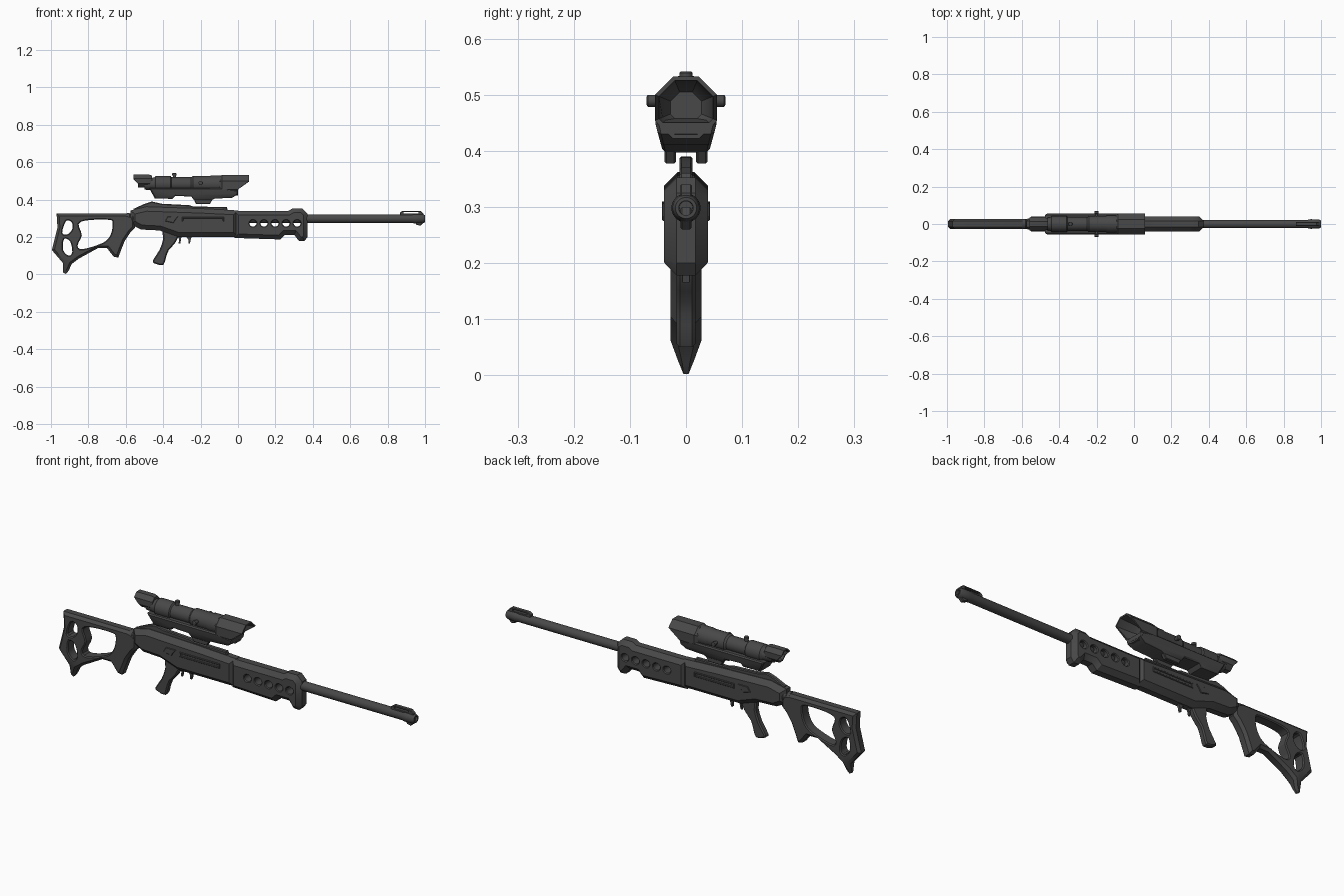
import bpy, bmesh, math
from mathutils import Vector
from mathutils.geometry import tessellate_polygon

if "Cube" in bpy.data.objects:
    bpy.data.objects.remove(bpy.data.objects["Cube"])

mat = bpy.data.materials.new("dark_grey")
mat.diffuse_color = (0.065, 0.065, 0.065, 1)
mat.use_nodes = True
mat.node_tree.nodes["Principled BSDF"].inputs["Base Color"].default_value = mat.diffuse_color


def finish(name, bm, angle=32):
    bmesh.ops.remove_doubles(bm, verts=bm.verts, dist=1e-5)
    bmesh.ops.recalc_face_normals(bm, faces=bm.faces)
    me = bpy.data.meshes.new(name)
    bm.to_mesh(me)
    bm.free()
    ob = bpy.data.objects.new(name, me)
    bpy.context.collection.objects.link(ob)
    me.materials.append(mat)
    bpy.ops.object.select_all(action='DESELECT')
    ob.select_set(True)
    bpy.context.view_layer.objects.active = ob
    bpy.ops.object.shade_smooth_by_angle(angle=math.radians(angle))
    return ob


def area(p):
    return sum(a[0] * b[1] - b[0] * a[1] for a, b in zip(p, p[1:] + p[:1])) / 2


def smooth(p, n=3):
    """Closed Catmull-Rom curve through the points."""
    out, k = [], len(p)
    for i in range(k):
        a, b, c, d = (Vector(p[(i + j - 1) % k]) for j in range(4))
        for s in range(n):
            t = s / n
            v = 0.5 * (2 * b + (c - a) * t + (2 * a - 5 * b + 4 * c - d) * t * t
                       + (3 * b - a - 3 * c + d) * t ** 3)
            out.append((v.x, v.y))
    return out


def inset(p, d):
    """Move each corner to the left of travel by d."""
    out = []
    for i, q in enumerate(p):
        q = Vector(q)
        e0 = (q - Vector(p[i - 1])).normalized()
        e1 = (Vector(p[(i + 1) % len(p)]) - q).normalized()
        n0, n1 = Vector((-e0.y, e0.x)), Vector((-e1.y, e1.x))
        m = (n0 + n1) / max(0.6, 1 + n0.dot(n1))
        out.append(tuple(q + m * d))
    return out


def slab(name, outline, half, bevel=0.004, holes=(), hole_bevel=0.004, y0=0, taper=None):
    """Side profile (x, z) extruded along y with chamfered rims and through holes."""
    loops = []
    for i, p in enumerate([outline, *holes]):
        p = list(p)
        if (area(p) > 0) != (i == 0):
            p.reverse()
        loops.append((p, hole_bevel if i else bevel))
    bm = bmesh.new()
    caps = {0: [], 3: []}
    flat = []
    for p, b in loops:
        inner = inset(p, b)
        flat.append([Vector((x, z, 0)) for x, z in inner])
        rings = []
        for k, (pts, y) in enumerate(((inner, -half), (p, b - half), (p, half - b), (inner, half))):
            r = [bm.verts.new((x, y0 + y, z)) for x, z in pts]
            rings.append(r)
            if k in caps:
                caps[k] += r
        for r, s in zip(rings, rings[1:]):
            for i in range(len(p)):
                bm.faces.new((r[i - 1], r[i], s[i], s[i - 1]))
    for tri in tessellate_polygon(flat):
        for c in caps.values():
            bm.faces.new([c[i] for i in tri])
    if taper:
        for v in bm.verts:
            v.co.y *= taper(v.co)
    return finish(name, bm)


def lathe(name, stations, zc, n=20, cut=None, axis='x', at=(0, 0)):
    """Revolve (position, radius) stations about an x axis (or z / y axis at a point)."""
    bm = bmesh.new()
    rings = []
    for s, r in stations:
        ring = []
        for i in range(n):
            a = 2 * math.pi * (i + 0.5) / n
            u, w = r * math.cos(a), r * math.sin(a)
            co = {'x': (s, u, zc + w), 'y': (at[0] + u, s, zc + w), 'z': (at[0] + u, at[1] + w, s)}[axis]
            if cut:
                co = cut(*co)
            ring.append(bm.verts.new(co))
        rings.append(ring)
    for a, b in zip(rings, rings[1:]):
        for i in range(n):
            bm.faces.new((a[i - 1], a[i], b[i], b[i - 1]))
    bm.faces.new(rings[0])
    bm.faces.new(rings[-1])
    return finish(name, bm)


def ellipse(cx, cz, rx, rz, n=16):
    return [(cx + rx * math.cos(2 * math.pi * i / n), cz + rz * math.sin(2 * math.pi * i / n)) for i in range(n)]


def rect(x0, x1, z0, z1):
    return [(x0, z0), (x1, z0), (x1, z1), (x0, z1)]


# Skeleton stock with three openings, thinning toward the toe
stock = [(-.97, .325), (-.965, .25), (-.995, .13), (-.98, .112), (-.935, .06), (-.935, .01),
         (-.92, .002), (-.905, .02), (-.89, .055), (-.85, .085), (-.75, .14), (-.70, .14),
         (-.665, .095), (-.64, .09), (-.625, .13), (-.605, .18), (-.575, .225), (-.55, .25),
         (-.55, .31), (-.60, .325)]
big = [(-.852, .27), (-.80, .29), (-.69, .292), (-.67, .275), (-.68, .215), (-.72, .17),
       (-.83, .135), (-.858, .155), (-.835, .21)]
upper = [(-.92, .285), (-.89, .28), (-.885, .245), (-.91, .215), (-.94, .222)]
lower = [(-.93, .19), (-.897, .175), (-.886, .12), (-.905, .10), (-.935, .13)]
slab("stock", stock, .028, .013, [smooth(big), smooth(upper), smooth(lower)], .005,
     taper=lambda c: min(1, .3 + max(0, c.z - .012) * 15))
lathe("stock_collar", [(-.60, .02), (-.595, .028), (-.58, .028), (-.575, .024), (-.565, .031), (-.55, .031)], .30, 16)

# Receiver, top ridge and side details
slab("receiver", [(-.575, .342), (-.49, .362), (-.2, .352), (.0, .342), (.0, .2), (-.32, .2),
                  (-.42, .235), (-.52, .24), (-.575, .27)], .039, .024)
slab("top_ridge", [(-.56, .33), (-.56, .35), (-.5, .377), (-.46, .39), (-.41, .378), (-.26, .37),
                   (-.24, .363), (-.06, .36), (-.05, .33)], .012, .004)
for s, side in ((-1, "left"), (1, "right")):
    slab("slot_rim_" + side, rect(-.30, -.075, .282, .306), .004, .002, [rect(-.292, -.083, .289, .299)], .002, s * .039)
    slab("action_plate_" + side, [(-.39, .285), (-.375, .31), (-.32, .31), (-.335, .292), (-.345, .275)], .004, .002, y0=s * .039)

# Vented fore-end
vents = [ellipse(.08 + .059 * i, .273, .019, .017) for i in range(5)]
slab("fore_end", [(-.02, .34), (.27, .34), (.29, .352), (.345, .352), (.372, .325), (.372, .2),
                  (.355, .178), (.325, .18), (.30, .212), (.25, .212), (.225, .187), (-.02, .195)],
     .039, .022, vents, .004)

# Barrel, muzzle and front sight
lathe("barrel", [(.02, .023), (.93, .023), (.945, .026), (.99, .024), (1, .019), (1, .013), (.96, .012)], .298, 20)
slab("muzzle_lip", [(.94, .285), (.955, .265), (.975, .26), (.995, .28), (.99, .30)], .010, .003)
slab("front_sight", [(.865, .315), (.865, .33), (.88, .34), (.975, .34), (.992, .325), (.992, .31)],
     .011, .003, [rect(.885, .965, .326, .334)], .001)

# Pistol grip and trigger
slab("grip", smooth([(-.40, .245), (-.32, .225), (-.335, .17), (-.37, .13), (-.385, .09), (-.40, .05),
                     (-.445, .058), (-.455, .075), (-.42, .13), (-.40, .19)], 2), .0165, .006)
slab("trigger", [(-.328, .215), (-.30, .215), (-.304, .19), (-.309, .165), (-.318, .165), (-.315, .187)], .005, .001)
slab("magazine_catch", [(-.285, .21), (-.245, .21), (-.253, .185), (-.257, .165), (-.264, .166), (-.266, .187)], .007, .001)

# Scope tube, slanted hoods at both ends
lathe("scope_tube", [(-.50, .030), (-.47, .033), (-.45, .035), (-.44, .043), (-.36, .043), (-.355, .037),
                     (-.25, .037), (-.24, .044), (-.15, .044), (-.14, .047), (-.05, .047)], .483)
lathe("front_hood", [(-.10, .048), (-.085, .06), (.06, .06), (.06, .052), (-.03, .045), (-.05, .03), (-.055, .005)],
      .477, 8, lambda x, y, z: (0 if x > .05 and z < .477 else x, y, z))
lathe("eyepiece_hood", [(-.46, .032), (-.475, .037), (-.56, .037), (-.56, .030), (-.50, .026)],
      .499, 8, lambda x, y, z: (-.535 if x < -.55 and z < .499 else x, y, z))

# Scope mount: flared base with a pair of claws astride the ridge
slab("scope_mount", [(-.475, .462), (-.445, .406), (-.35, .404), (-.335, .42), (-.25, .416), (-.235, .397),
                     (-.14, .397), (-.125, .405), (-.03, .41), (0, .43), (0, .45), (-.08, .462)], .055, .006,
     taper=lambda c: min(1, max(.6, .66 + (c.z - .38) * 4.9)))
for s, side in ((-1, "left"), (1, "right")):
    slab("mount_claw_" + side, [(-.24, .41), (-.225, .377), (-.15, .377), (-.13, .41)], .010, .003, y0=s * .028)

# Scope adjustment knobs
lathe("side_knobs", [(-.07, .008), (-.068, .011), (-.055, .011), (-.054, .008), (.054, .008),
                     (.055, .011), (.068, .011), (.07, .008)], .489, 12, axis='y', at=(-.2, 0))
lathe("top_knob", [(.50, .009), (.528, .009), (.529, .012), (.539, .012), (.541, .01)], 0, 12, axis='z', at=(-.34, 0))
